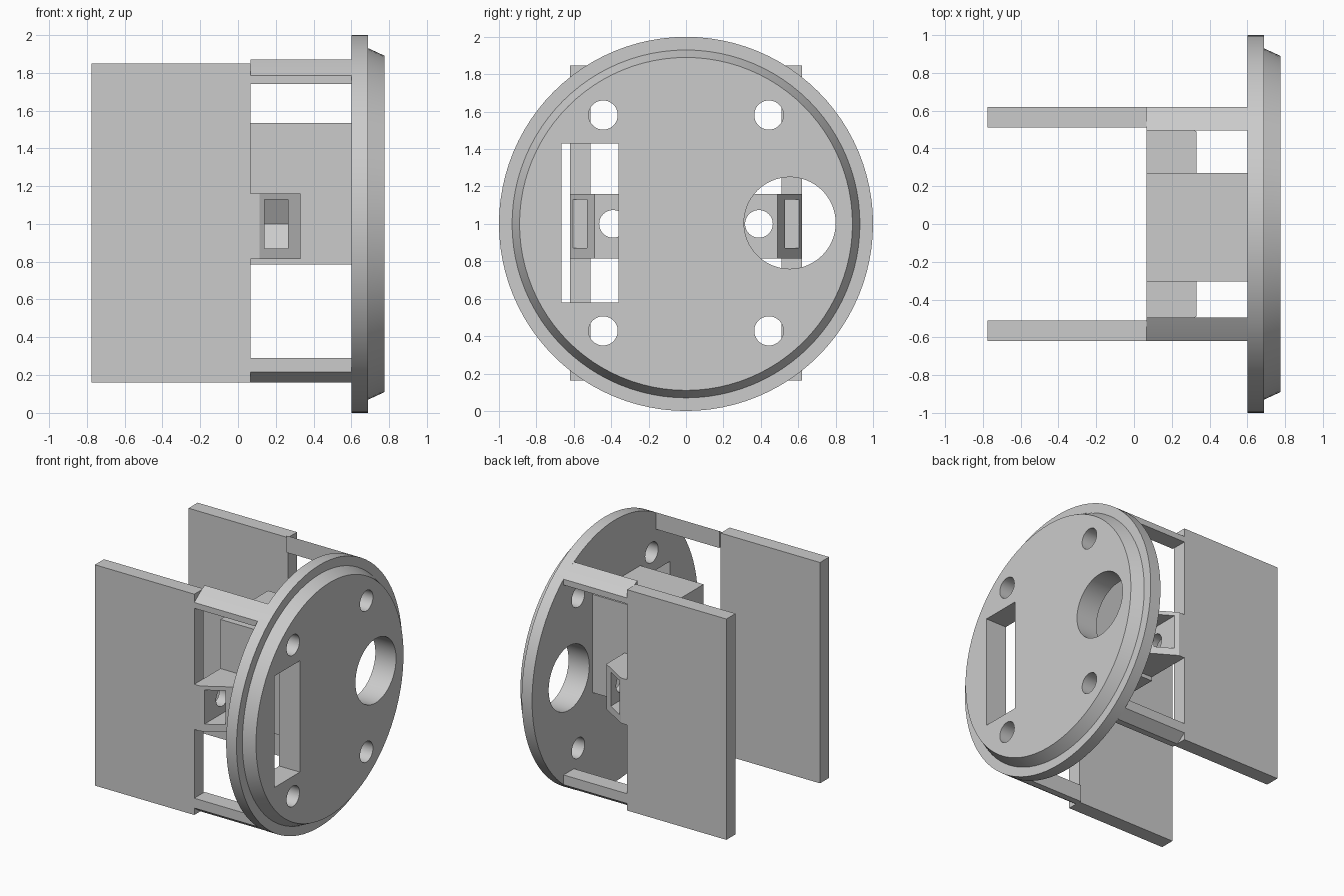
import bpy
import bmesh
from math import cos, sin, pi, sqrt

if "Cube" in bpy.data.objects:
    bpy.data.objects.remove(bpy.data.objects["Cube"], do_unlink=True)

grey = bpy.data.materials.new("plain_grey")
grey.use_nodes = True
COLOR = (0.6, 0.6, 0.6, 1)
grey.diffuse_color = COLOR
grey.node_tree.nodes["Principled BSDF"].inputs["Base Color"].default_value = COLOR


def loft(name, rings):
    """Skin a list of matching rings and cap both ends."""
    bm = bmesh.new()
    loops = [[bm.verts.new(p) for p in ring] for ring in rings]
    for a, b in zip(loops, loops[1:]):
        for i in range(len(a)):
            j = (i + 1) % len(a)
            bm.faces.new((a[i], a[j], b[j], b[i]))
    bm.faces.new(loops[0])
    bm.faces.new(loops[-1])
    bmesh.ops.recalc_face_normals(bm, faces=bm.faces)
    mesh = bpy.data.meshes.new(name)
    bm.to_mesh(mesh)
    bm.free()
    mesh.materials.append(grey)
    obj = bpy.data.objects.new(name, mesh)
    bpy.context.collection.objects.link(obj)
    return obj


def along_x(name, outline, x0, x1):
    return loft(name, [[(x, y, z) for y, z in outline] for x in (x0, x1)])


def box(name, x0, x1, y0, y1, z0, z1):
    return along_x(name, [(y0, z0), (y1, z0), (y1, z1), (y0, z1)], x0, x1)


def circle(y, z, r, n=96):
    return [(y + r * cos(2 * pi * i / n), z + r * sin(2 * pi * i / n)) for i in range(n)]


def combine(target, parts, operation):
    """Apply boolean parts to the target, then discard them."""
    for part in parts:
        mod = target.modifiers.new("combine", 'BOOLEAN')
        mod.operation = operation
        mod.solver = 'EXACT'
        mod.object = part
        part.hide_render = True
    graph = bpy.context.evaluated_depsgraph_get()
    mesh = bpy.data.meshes.new_from_object(target.evaluated_get(graph))
    target.modifiers.clear()
    target.data = mesh
    for part in parts:
        bpy.data.objects.remove(part, do_unlink=True)


# Round end plate with a raised tapered step
FACE = 0.6      # inner side of the round plate
REAR = 0.065    # where the side panels begin
steps = [(FACE, 1), (0.688, 1), (0.688, 0.93), (0.775, 0.89)]
end_plate = loft("end_plate", [[(x, y, z) for y, z in circle(0, 1, r)] for x, r in steps])
cutters = [box("slot_cutter", 0.5, 0.9, -0.665, -0.36, 0.58, 1.43),
           along_x("port_cutter", circle(0.555, 1.005, 0.245), 0.5, 0.9)]
for y in (-0.443, 0.443):
    for z in (0.428, 1.582):
        cutters.append(along_x("screw_cutter", circle(y, z, 0.078, 48), 0.5, 0.9))
combine(end_plate, cutters, 'DIFFERENCE')

# Central block
block = box("central_block", REAR, FACE, -0.305, 0.27, 0.785, 1.535)

brackets, cutters, rest = [], [], []
for side, label in ((-1, "front"), (1, "back")):
    out = 0.62 * side
    # Side panel
    rest.append(box(label + "_panel", -0.775, REAR, 0.51 * side, out, 0.162, 1.848))

    # Arms, trimmed to the round plate's rim
    inner = 0.495
    edge_z = sqrt(1 - 0.62 ** 2)
    upper = [(inner, 1.74), (0.62, 1.74), (0.62, 1 + edge_z),
             (0.56, 1 + sqrt(1 - 0.56 ** 2)), (inner, 1 + sqrt(1 - inner ** 2))]
    lower = [(inner, 0.29), (0.62, 0.29), (0.62, 1 - edge_z), (0.543, 0.16), (inner, 0.16)]
    for arm, outline in (("upper", upper), ("lower", lower)):
        rest.append(along_x(f"{label}_{arm}_arm", [(y * side, z) for y, z in outline], REAR, FACE))

    # Bracket with a sloped outer corner
    plan = [(REAR, 0.62), (0.115, 0.62), (0.33, 0.49), (0.33, 0.2), (REAR, 0.2)]
    brackets.append(loft(label + "_bracket",
                         [[(x, y * side, z) for x, y in plan] for z in (0.815, 1.16)]))

    # Nut pocket with a pointed inner end, and the bolt hole
    pocket = [(0.7, 0.87), (0.7, 1.13), (0.315, 1.13), (0.24, 1), (0.315, 0.87)]
    cutters.append(along_x("nut_cutter", [(y * side, z) for y, z in pocket], 0.14, 0.265))
    cutters.append(along_x("bolt_cutter", circle(0.39 * side, 1, 0.074, 48), 0, 0.4))

combine(block, brackets, 'UNION')
combine(block, cutters, 'DIFFERENCE')
block.name = "central_block_with_brackets"

# Smooth round walls, keep hard edges
bpy.ops.object.select_all(action='DESELECT')
for obj in [end_plate, block] + rest:
    obj.select_set(True)
bpy.context.view_layer.objects.active = end_plate
bpy.ops.object.shade_smooth_by_angle(angle=pi / 9)
